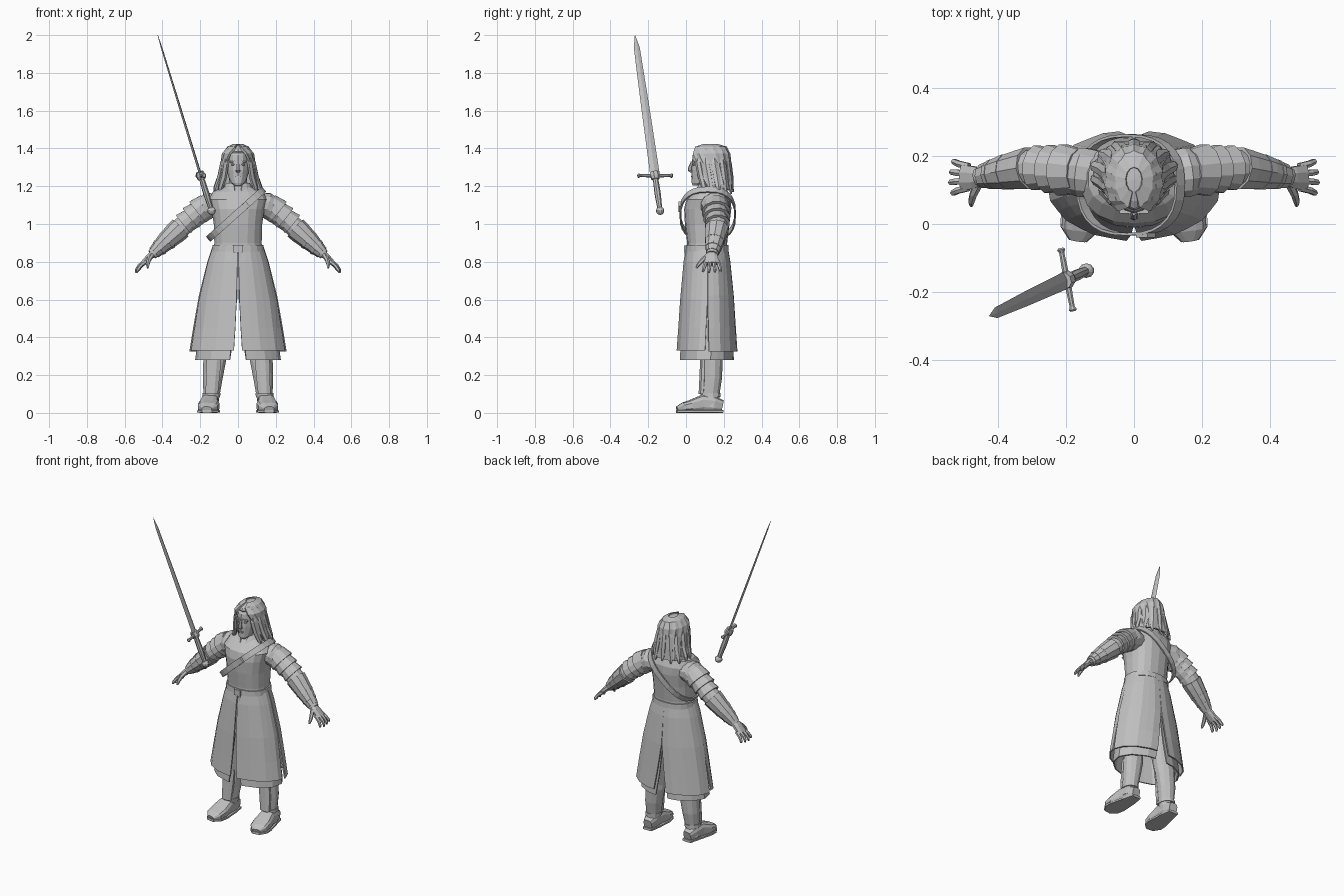
import bpy, bmesh, math, random
from mathutils import Vector, Matrix

random.seed(4)
X, Y, Z = Vector((1, 0, 0)), Vector((0, 1, 0)), Vector((0, 0, 1))
grey = bpy.data.materials.new("plain grey")
grey.diffuse_color = (0.53, 0.53, 0.53, 1)


def finish(name, bm, mirror=False, thick=0):
    bmesh.ops.recalc_face_normals(bm, faces=bm.faces)
    me = bpy.data.meshes.new(name)
    bm.to_mesh(me)
    bm.free()
    ob = bpy.data.objects.new(name, me)
    bpy.context.collection.objects.link(ob)
    me.materials.append(grey)
    if thick:
        m = ob.modifiers.new("thickness", 'SOLIDIFY')
        m.thickness, m.offset = thick, 0
    if mirror:
        ob.modifiers.new("mirror", 'MIRROR').use_mirror_merge = False
    return ob


def spow(v, p):
    return math.copysign(abs(v) ** p, v)


def tube(name, pts, n=10, ref=Y, flat=False, p=1.0, mirror=False):
    """Capped loft through (x, y, z, radius along ref, other radius)."""
    bm = bmesh.new()
    c = [Vector(q[:3]) for q in pts]
    rings = []
    for i, q in enumerate(pts):
        t = Z if flat else (c[min(i + 1, len(c) - 1)] - c[max(i - 1, 0)]).normalized()
        a = (ref - t * ref.dot(t)).normalized()
        b = t.cross(a)
        ring = []
        for k in range(n):
            w = 2 * math.pi * (k + 0.5) / n if n != 4 else math.pi * k / 2
            ring.append(bm.verts.new(c[i] + a * q[3] * spow(math.cos(w), p) + b * q[4] * spow(math.sin(w), p)))
        rings.append(ring)
    for r, s in zip(rings, rings[1:]):
        for k in range(n):
            bm.faces.new((r[k], r[(k + 1) % n], s[(k + 1) % n], s[k]))
    bm.faces.new(rings[0])
    bm.faces.new(rings[-1])
    return finish(name, bm, mirror)


def sheet(name, rings, n, thick=0.01, wave=0, mirror=False):
    """Open elliptical cloth from rings (cy, z, rx, ry, start, end); angle 0 is front."""
    bm = bmesh.new()
    rows = []
    for cy, z, rx, ry, a0, a1 in rings:
        row = []
        for k in range(n + 1):
            a = math.radians(a0 + (a1 - a0) * k / n)
            f = 1 + wave * (-1) ** k
            row.append(bm.verts.new((rx * f * math.sin(a), cy - ry * f * math.cos(a), z)))
        rows.append(row)
    for r, s in zip(rows, rows[1:]):
        for k in range(n):
            bm.faces.new((r[k], r[k + 1], s[k + 1], s[k]))
    return finish(name, bm, mirror, thick)


def ball(name, loc, size, seg=10, mirror=False):
    bm = bmesh.new()
    bmesh.ops.create_uvsphere(bm, u_segments=seg, v_segments=seg // 2 + 2, radius=1,
                              matrix=Matrix.Translation(loc) @ Matrix.Diagonal((*size, 1)))
    return finish(name, bm, mirror)


def box(name, loc, size, rot=0, mirror=False):
    bm = bmesh.new()
    bmesh.ops.create_cube(bm, size=1, matrix=Matrix.Translation(loc) @ Matrix.Rotation(rot, 4, 'Y')
                          @ Matrix.Diagonal((*size, 1)))
    return finish(name, bm, mirror)


# Torso with neck
tube("torso", [(0, .112, .84, .132, .106), (0, .112, .90, .127, .106), (0, .112, 1.0, .13, .118),
               (0, .115, 1.08, .142, .125), (0, .12, 1.13, .155, .118), (0, .132, 1.17, .135, .09),
               (0, .135, 1.195, .08, .065), (0, .13, 1.20, .052, .052), (0, .125, 1.25, .046, .05)],
     18, X, True, 0.85)
sheet("collar", [(.13, 1.17, .085, .085, 10, 350), (.135, 1.215, .06, .062, 22, 338)], 14, .008)

# Belt and buckle
tube("belt", [(0, .112, .855, .14, .115), (0, .112, .888, .137, .113)], 20, X, True, 0.9)
box("belt_buckle", (0, -.004, .868), (.045, .014, .038))
box("belt_tail", (.012, -.004, .835), (.014, .008, .05))

# Long coat skirt: front and back panels with slits
sheet("coat_front", [(.112, .87, .134, .108, 1, 92), (.112, .8, .157, .12, 1, 92), (.112, .6, .205, .138, 2, 91),
                     (.112, .45, .23, .148, 3.5, 88), (.112, .33, .25, .157, 5, 86)], 7, .008, .008, True)
sheet("coat_back", [(.112, .87, .134, .108, 91, 180), (.112, .8, .157, .12, 91, 180), (.112, .62, .202, .138, 91, 179.5),
                    (.112, .45, .232, .15, 92, 174), (.112, .325, .252, .16, 93, 170)], 7, .008, .008, True)
# Shorter inner lining showing under the hem
sheet("under_tunic", [(.112, .6, .185, .12, 4, 178), (.112, .42, .205, .132, 8, 174),
                      (.112, .28, .222, .142, 11, 169)], 11, .008, .012, True)

# Legs, boots and feet
tube("leg", [(.07, .115, .84, .068, .085), (.09, .12, .6, .075, .08), (.12, .135, .28, .058, .052)], 12, X, True, mirror=True)
tube("boot_shaft", [(.15, .135, .03, .044, .047), (.14, .128, .09, .044, .05), (.134, .138, .18, .054, .054),
                    (.124, .14, .27, .062, .056), (.122, .138, .33, .06, .055)], 12, X, True, mirror=True)
tube("boot_foot", [(.143, .192, .035, .028, .033), (.146, .15, .045, .043, .044), (.15, .09, .05, .047, .048),
                   (.155, .03, .036, .058, .035), (.16, -.015, .028, .054, .027), (.165, -.047, .018, .026, .016)],
     12, X, p=0.65, mirror=True)
tube("boot_sole", [(.143, .196, .008, .032, .008), (.146, .13, .008, .046, .008), (.155, .03, .008, .062, .008),
                   (.16, -.015, .008, .058, .008), (.165, -.05, .008, .028, .008)], 8, X, p=0.4, mirror=True)
tube("ankle_strap", [(.142, .13, .085, .049, .055), (.14, .129, .105, .049, .056)], 12, X, True, mirror=True)
tube("shin_guard", [(.139, .085, .1, .035, .02), (.133, .09, .2, .04, .02), (.126, .092, .3, .042, .018)], 8, X, True, mirror=True)

# Arms with layered shoulder plates
tube("arm", [(.08, .14, 1.1, .07, .06), (.15, .152, 1.1, .075, .07), (.22, .16, 1.05, .062, .062),
             (.285, .165, .995, .054, .054), (.33, .16, .955, .056, .056), (.39, .15, .9, .045, .045),
             (.455, .138, .838, .03, .028)], 12, mirror=True)
A, B = Vector((.16, .155, 1.107)), Vector((.288, .165, 1.0))
for i in range(3):
    s, e = A.lerp(B, i * .3), A.lerp(B, i * .3 + .4)
    tube("shoulder_plate", [(*s, .066 - .006 * i, .06 - .005 * i), (*e, .078 - .005 * i, .074 - .005 * i)], 12, mirror=True)
# Forearm guards with flared cuff
tube("forearm_guard", [(.305, .164, .978, .064, .062), (.33, .16, .955, .06, .06), (.39, .15, .9, .05, .049),
                       (.445, .14, .848, .036, .034)], 10, mirror=True)
for t in (.35, .7):
    c = Vector((.33, .16, .955)).lerp(Vector((.445, .14, .848)), t)
    r = .064 - .026 * t
    tube("guard_strap", [(c.x, c.y, c.z, r, r), (c.x + .011, c.y - .002, c.z - .01, r - .002, r - .002)], 10, mirror=True)

# Hands
tube("palm", [(.445, .139, .847, .026, .022), (.47, .136, .825, .036, .019), (.505, .137, .79, .04, .014)], 8, mirror=True)
for i in range(4):
    y, o = .106 + .021 * i, abs(i - 1.3) * .006
    s = (i - 1.5) * .005
    tube("finger", [(.495 - o, y, .802, .011, .011), (.525 - o, y + s, .778, .0105, .0105),
                    (.54 - o, y + 2 * s, .755, .009, .009), (.54 - o, y + 2.5 * s, .738 + o, .005, .005)], 6, mirror=True)
tube("thumb", [(.456, .12, .836, .014, .014), (.472, .088, .81, .012, .012), (.478, .066, .785, .01, .01),
               (.478, .054, .767, .005, .005)], 6, X, mirror=True)

# Head and face
tube("head", [(0, .055, 1.203, .018, .02), (0, .075, 1.218, .038, .045), (0, .1, 1.25, .052, .07),
              (0, .113, 1.285, .06, .085), (0, .118, 1.32, .064, .087), (0, .12, 1.365, .06, .085),
              (0, .125, 1.4, .04, .06)], 14, X, True)
tube("nose", [(0, .033, 1.33, .007, .008), (0, .022, 1.3, .009, .01), (0, .022, 1.282, .014, .012),
              (0, .03, 1.272, .008, .006)], 6, X, True)
box("brow", (.025, .038, 1.33), (.034, .014, .009), .08, True)
ball("eye", (.025, .042, 1.315), (.012, .008, .006), 8, True)
box("upper_lip", (0, .032, 1.252), (.032, .01, .005))
box("lower_lip", (0, .033, 1.244), (.024, .01, .005))

# Long hair: parted shell, crown, and loose locks
sheet("hair_shell", [(.13, 1.418, .022, .035, 10, 350), (.13, 1.405, .052, .08, 15, 345), (.127, 1.37, .079, .1, 32, 328),
                     (.13, 1.32, .085, .102, 48, 312), (.14, 1.26, .096, .095, 55, 305),
                     (.155, 1.21, .112, .083, 58, 302), (.162, 1.18, .112, .078, 62, 298)], 24, .012, .025)
ball("hair_crown", (0, .13, 1.385), (.06, .09, .036), 12)
for a in range(50, 181, 26):
    w = math.radians(a)
    s, c = math.sin(w), -math.cos(w)
    j = random.uniform(-.015, .015)
    tube("hair_lock", [(.06 * s, .128 + .085 * c, 1.395, .012, .008), (.085 * s, .13 + .1 * c, 1.32, .02, .012),
                       (.098 * s, .142 + .095 * c, 1.25, .02, .014), (.12 * s, .152 + .088 * c, 1.2 + j, .016, .012),
                       (.128 * s, .155 + .095 * c, 1.172 + j, .004, .004)], 6, Vector((-c, s, 0)), mirror=True)

# Shoulder strap looping diagonally round the chest and back
bm = bmesh.new()
across, wide, rows = Vector((.145, 0, .13)), Vector((-.667, 0, .745)) * .018, []
for k in range(28):
    w = 2 * math.pi * k / 28
    c = Vector((-.01, .115, 1.052)) + across * spow(math.cos(w), .8) + Y * .145 * spow(math.sin(w), .8)
    rows.append((bm.verts.new(c - wide), bm.verts.new(c + wide)))
for k in range(28):
    (a, b), (c, d) = rows[k], rows[(k + 1) % 28]
    bm.faces.new((a, b, d, c))
finish("shoulder_strap", bm, thick=.008)
box("strap_buckle", (.035, -.032, 1.092), (.035, .014, .045), math.radians(48))

# Sword floating before the right shoulder
P, T = Vector((-.14, -.137, 1.07)), Vector((-.425, -.27, 2.0))
G = Vector((.19, -.98, 0))


def on(t, a, b):
    return (*P.lerp(T, t), a, b)


tube("sword_blade", [on(.2, .026, .007), on(.6, .022, .006), on(.93, .016, .004), on(1, .001, .001)], 4, G)
tube("sword_grip", [on(.01, .013, .013), on(.1, .017, .017), on(.2, .014, .014)], 8, G)
ball("sword_pommel", P, (.024, .022, .022), 10)
tube("guard_block", [on(.18, .022, .022), on(.2, .028, .026), on(.222, .024, .02)], 8, G)
C = P.lerp(T, .2)
tube("sword_guard", [(*(C + G * d), r, r) for d, r in
                     ((-.095, .008), (-.09, .013), (-.08, .008), (0, .011), (.08, .008), (.09, .013), (.095, .008))], 8, Z)
